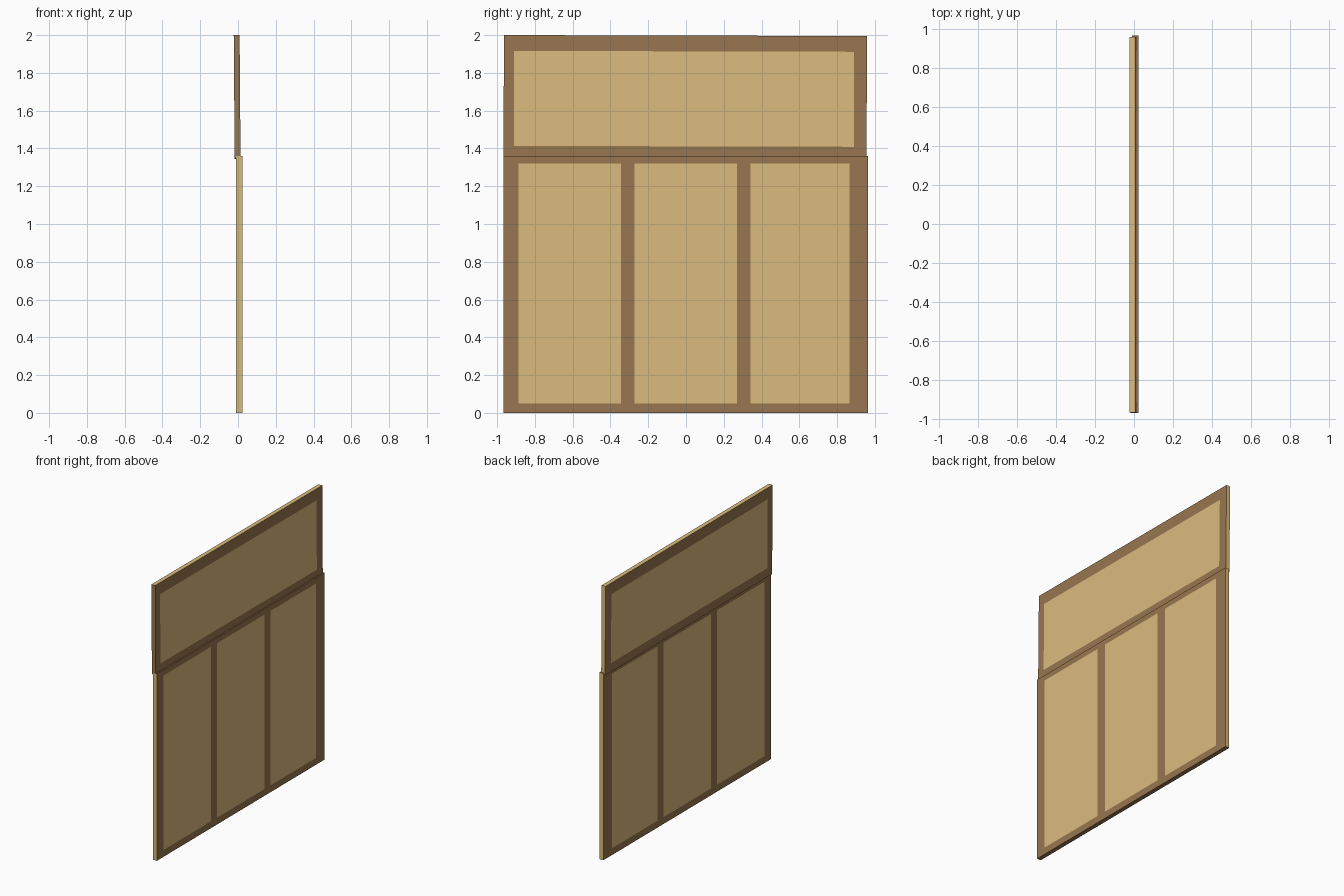
import bpy
import bmesh

if "Cube" in bpy.data.objects:
    bpy.data.objects.remove(bpy.data.objects["Cube"])


def material(name, rgb):
    m = bpy.data.materials.new(name)
    m.diffuse_color = (*rgb, 1)
    m.use_nodes = True
    m.node_tree.nodes["Principled BSDF"].inputs["Base Color"].default_value = m.diffuse_color
    return m


brown = material("brown_wood", (0.31, 0.18, 0.08))
tan = material("tan_wood", (0.71, 0.50, 0.21))


def panel(name, thick, ys, zs, loc, rot, tan_sides):
    """Slab split along ys and zs; cells with odd row and column are flush tan panes."""
    bm = bmesh.new()
    grid = {(s, i, j): bm.verts.new((s * thick / 2, y, z))
            for s in (-1, 1) for i, y in enumerate(ys) for j, z in enumerate(zs)}
    ny, nz = len(ys) - 1, len(zs) - 1

    def quad(keys, is_tan):
        bm.faces.new([grid[k] for k in keys]).material_index = int(is_tan)

    # both broad faces
    for s in (-1, 1):
        for i in range(ny):
            for j in range(nz):
                quad([(s, i, j), (s, i + 1, j), (s, i + 1, j + 1), (s, i, j + 1)],
                     i % 2 and j % 2)
    # narrow edges
    for i, side in ((0, "front"), (ny, "back")):
        for j in range(nz):
            quad([(-1, i, j), (1, i, j), (1, i, j + 1), (-1, i, j + 1)], side in tan_sides)
    for j, side in ((0, "bottom"), (nz, "top")):
        for i in range(ny):
            quad([(-1, i, j), (1, i, j), (1, i + 1, j), (-1, i + 1, j)], side in tan_sides)

    bmesh.ops.recalc_face_normals(bm, faces=bm.faces[:])
    me = bpy.data.meshes.new(name)
    bm.to_mesh(me)
    bm.free()
    me.materials.append(brown)
    me.materials.append(tan)
    ob = bpy.data.objects.new(name, me)
    ob.location, ob.rotation_euler = loc, rot
    bpy.context.collection.objects.link(ob)


# lower panel with three upright panes
panel("lower_panel", 0.032,
      [-0.966, -0.888, -0.345, -0.272, 0.27, 0.342, 0.866, 0.964],
      [0, 0.05, 1.32, 1.36],
      (0.0065, 0, 0), (0, 0, 0), {"front", "back"})

# upper panel with one wide pane, hung slightly askew
panel("upper_panel", 0.031,
      [-0.961, -0.906, 0.893, 0.961],
      [-0.3255, -0.261, 0.242, 0.3255],
      (-0.0045, -0.004, 1.672), (-0.0026, -0.0077, 0), {"back", "top"})
